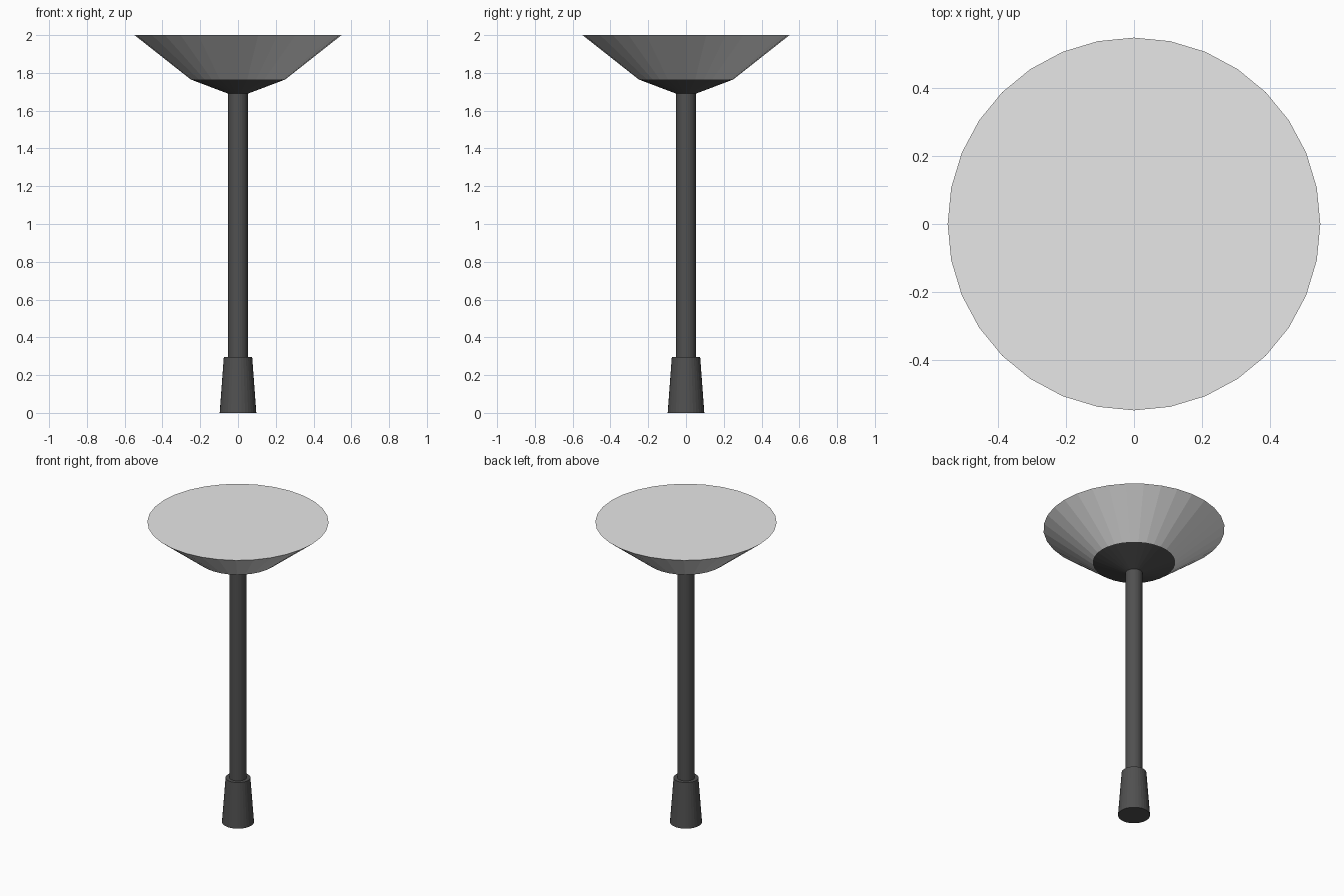
import bpy

if "Cube" in bpy.data.objects:
    bpy.data.objects.remove(bpy.data.objects["Cube"])

SIDES = 32


def material(name, value):
    mat = bpy.data.materials.new(name)
    mat.diffuse_color = (value, value, value, 1.0)
    mat.use_nodes = True
    mat.node_tree.nodes["Principled BSDF"].inputs["Base Color"].default_value = mat.diffuse_color
    return mat


def frustum(name, r_bottom, r_top, z_bottom, z_top, mat):
    """Tapered 32-sided section standing on the z axis."""
    bpy.ops.mesh.primitive_cone_add(
        vertices=SIDES, radius1=r_bottom, radius2=r_top,
        depth=z_top - z_bottom, end_fill_type='NGON',
        location=(0, 0, (z_bottom + z_top) / 2))
    obj = bpy.context.object
    obj.name = name
    obj.data.materials.append(mat)
    return obj


light_grey = material("light grey", 0.8)
dark_grey = material("dark grey", 0.08)

# Weighted foot and slim pole
frustum("base", 0.097, 0.075, 0.0, 0.297, dark_grey)
frustum("pole", 0.052, 0.052, 0.297, 1.69, dark_grey)

# Dark holder under the shade, then the wide light shade with a flat top
frustum("shade_holder", 0.052, 0.25, 1.69, 1.765, dark_grey)
frustum("shade", 0.25, 0.548, 1.765, 2.0, light_grey)
